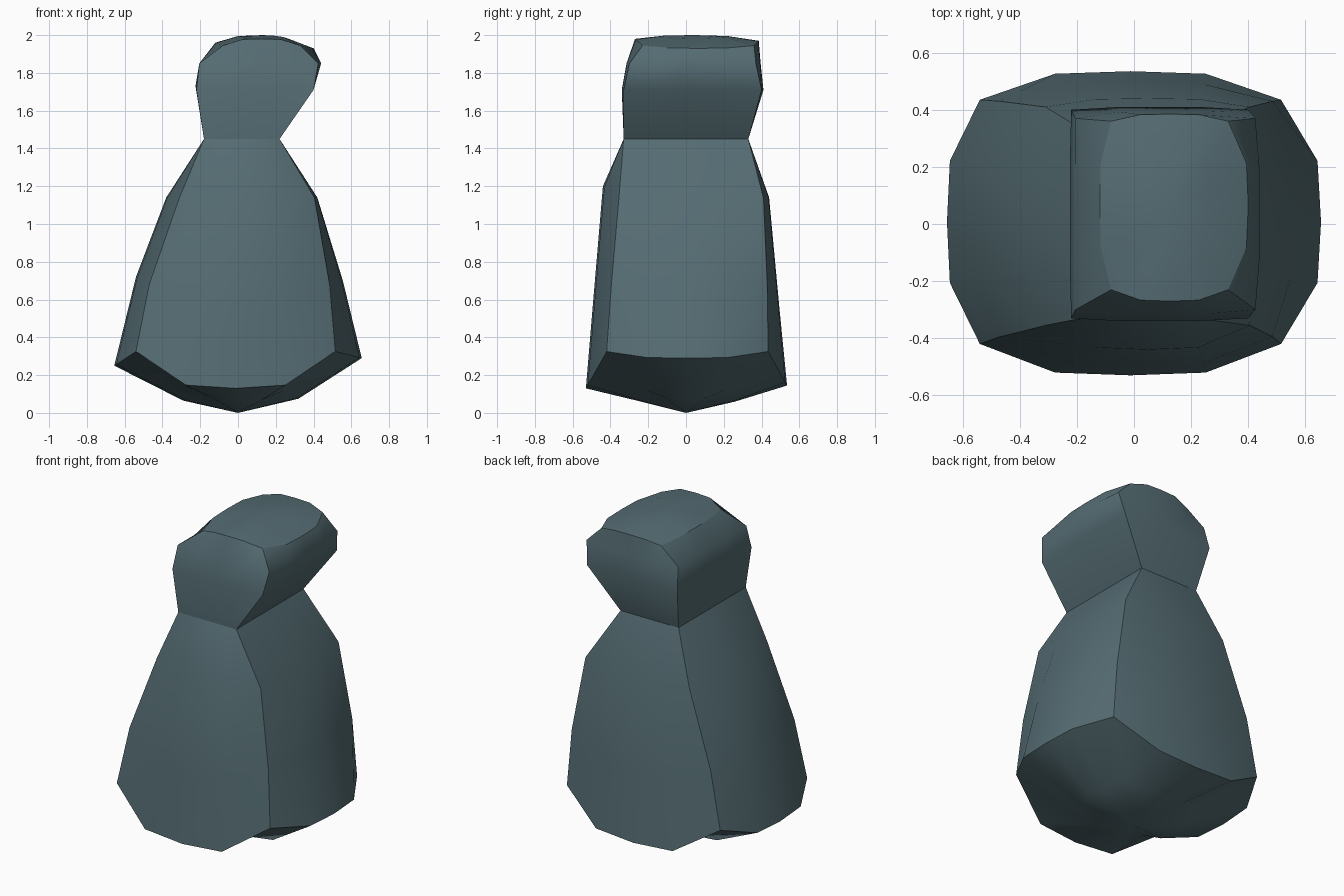
import bpy, bmesh

if "Cube" in bpy.data.objects:
    bpy.data.objects.remove(bpy.data.objects["Cube"])

N = 4  # segments per side of each four-sided ring


def ring(bm, corner, mid, zc, zm):
    """Bulged rectangle. corner/mid: left, right, front, back extents.
    zc: corner height, zm: mid heights front, right, back, left."""
    l, r, f, b = corner
    L, R, F, B = mid
    cs = [(l, f), (r, f), (r, b), (l, b)]
    bulge = [(0, F - f), (R - r, 0), (0, B - b), (L - l, 0)]
    out = []
    for s in range(4):
        (ax, ay), (bx, by) = cs[s], cs[(s + 1) % 4]
        for i in range(N):
            t = i / N
            k = 1 - abs(2 * t - 1) ** 3.5
            out.append(bm.verts.new((ax + (bx - ax) * t + bulge[s][0] * k,
                                     ay + (by - ay) * t + bulge[s][1] * k,
                                     zc + (zm[s] - zc) * k)))
    return out


def bridge(bm, a, b):
    n = len(a)
    for i in range(n):
        j = (i + 1) % n
        bm.faces.new((a[i], a[j], b[j], b[i]))


def cap(bm, inner, centre, up):
    c = bm.verts.new(centre)
    n = len(inner)
    for i in range(n):
        j = (i + 1) % n
        bm.faces.new((inner[i], inner[j], c) if up else (inner[j], inner[i], c))


bm = bmesh.new()
levels = [
    # underside, halfway in
    ((-.24, .25, -.21, .21), (-.29, .32, -.26, .26), .12, (.065, .075, .06, .065)),
    # bottom rim
    ((-.54, .515, -.42, .435), (-.655, .655, -.53, .535), .325, (.13, .29, .145, .25)),
    # flared body
    ((-.47, .485, -.395, .43), (-.54, .555, -.495, .495), .68, (.55, .70, .55, .72)),
    ((-.31, .405, -.355, .41), (-.38, .42, -.44, .44), 1.14, (1.20, 1.14, 1.14, 1.14)),
    # neck
    ((-.18, .22, -.33, .33), (-.18, .22, -.33, .33), 1.45, (1.45,) * 4),
    # head
    ((-.22, .40, -.33, .40), (-.225, .40, -.34, .41), 1.71, (1.71, 1.71, 1.71, 1.73)),
    ((-.205, .425, -.30, .37), (-.205, .44, -.315, .395), 1.85, (1.85,) * 4),
    # top rim
    ((-.08, .33, -.23, .36), (-.12, .40, -.27, .385), 1.945, (1.98, 1.93, 1.97, 1.96)),
    # crown, halfway in
    ((.03, .24, -.09, .20), (.0, .27, -.11, .22), 1.99, (1.998, 1.98, 1.995, 1.995)),
]
rings = [ring(bm, *lv) for lv in levels]
for a, b in zip(rings, rings[1:]):
    bridge(bm, a, b)
cap(bm, rings[0], (0, 0, 0), False)
cap(bm, rings[-1], (.13, .05, 2.0), True)
bmesh.ops.recalc_face_normals(bm, faces=bm.faces[:])

# Smooth faces, sharp creases on rims, neck and corner seams
for f in bm.faces:
    f.smooth = True
for k in (1, 4, 7):
    r = rings[k]
    for i in range(len(r)):
        bm.edges.get((r[i], r[(i + 1) % len(r)])).smooth = False
for k in range(1, 7):
    for i in range(0, 4 * N, N):
        bm.edges.get((rings[k][i], rings[k + 1][i])).smooth = False

mesh = bpy.data.meshes.new("flared_body_with_head")
bm.to_mesh(mesh)
bm.free()
obj = bpy.data.objects.new("flared_body_with_head", mesh)
bpy.context.collection.objects.link(obj)

# Slate teal finish
mat = bpy.data.materials.new("slate_teal")
mat.diffuse_color = (0.09, 0.15, 0.17, 1)
mat.use_nodes = True
mat.node_tree.nodes["Principled BSDF"].inputs["Base Color"].default_value = mat.diffuse_color
mesh.materials.append(mat)
